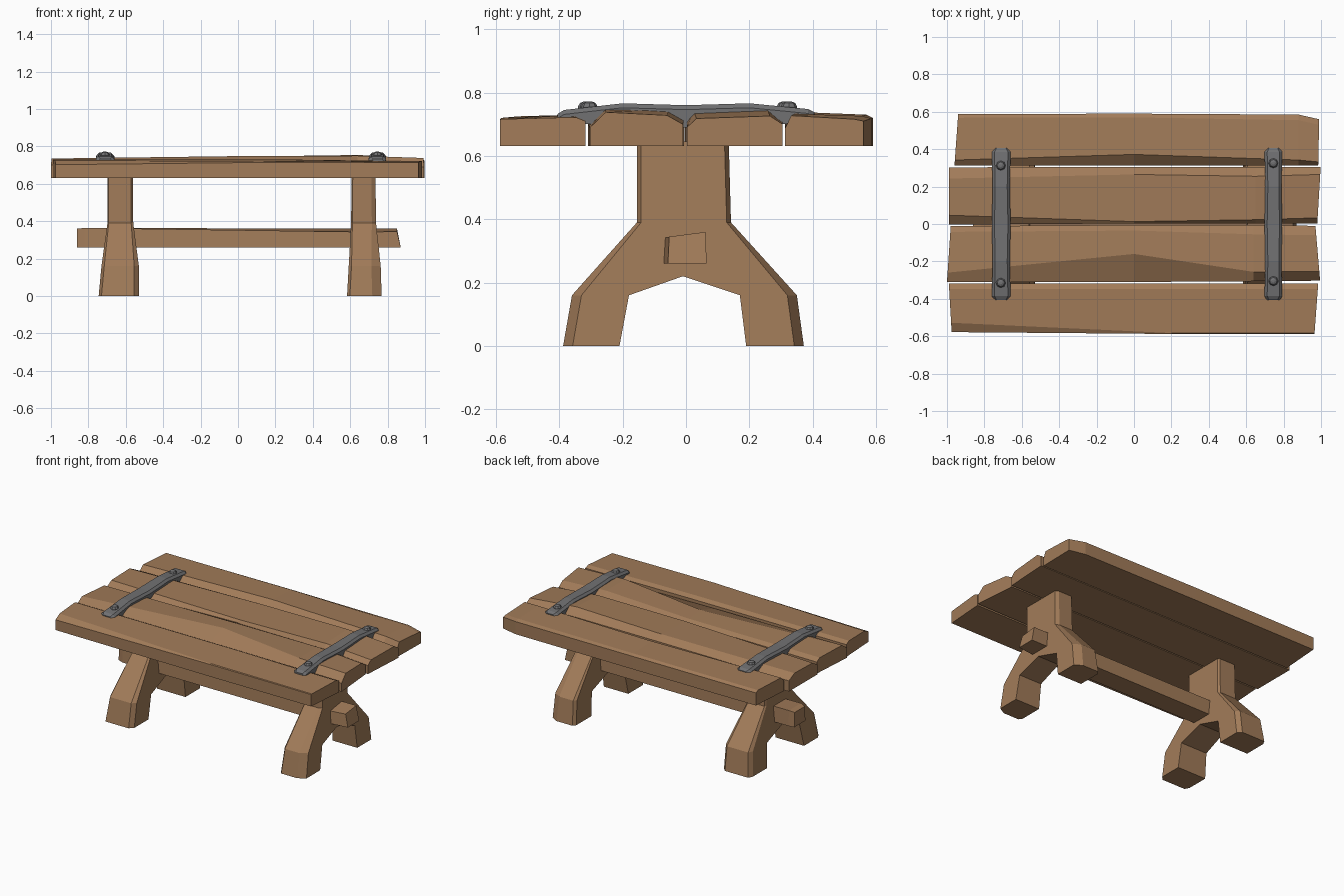
import bpy, bmesh, math
from mathutils import Vector


def material(name, col):
    m = bpy.data.materials.new(name)
    m.diffuse_color = (*col, 1)
    return m


WOOD = material("brown wood", (0.36, 0.20, 0.10))
IRON = material("grey iron", (0.165, 0.165, 0.17))


def loft(name, rings, mat):
    """Skin a list of equal-length closed rings and cap both ends."""
    bm = bmesh.new()
    vs = [[bm.verts.new(p) for p in r] for r in rings]
    n = len(rings[0])
    for a, b in zip(vs, vs[1:]):
        for i in range(n):
            j = (i + 1) % n
            bm.faces.new((a[i], a[j], b[j], b[i]))
    bm.faces.new(vs[0])
    bm.faces.new(vs[-1])
    bmesh.ops.recalc_face_normals(bm, faces=bm.faces)
    me = bpy.data.meshes.new(name)
    bm.to_mesh(me)
    bm.free()
    me.materials.append(mat)
    ob = bpy.data.objects.new(name, me)
    bpy.context.collection.objects.link(ob)
    return ob


# Tabletop planks: each station is
# x front, x back, y front, y back, bevel front, bevel back,
# z: front side, front top, back top, back side
def plank(name, stations):
    rings = []
    for xf, xb, y0, y1, c0, c1, s0, t0, t1, s1 in stations:
        sec = [(y0, 0.632), (y1, 0.632), (y1, s1), (y1 - c1, t1), (y0 + c0, t0), (y0, s0)]
        rings.append([(xf + (xb - xf) * (y - y0) / (y1 - y0), y, z) for y, z in sec])
    loft(name, rings, WOOD)


plank("front_plank", [
    (-0.975, -0.99, -0.578, -0.318, 0.05, 0.03, 0.702, 0.725, 0.73, 0.715),
    (0.20, 0.20, -0.588, -0.318, 0.005, 0.03, 0.715, 0.72, 0.73, 0.715),
    (0.965, 0.985, -0.588, -0.318, 0.005, 0.03, 0.713, 0.716, 0.722, 0.71)])
plank("front_middle_plank", [
    (-1.0, -0.98, -0.310, -0.012, 0.05, 0.03, 0.70, 0.735, 0.73, 0.71),
    (0.0, 0.0, -0.310, -0.005, 0.15, 0.03, 0.70, 0.748, 0.735, 0.72),
    (0.64, 0.64, -0.306, -0.005, 0.05, 0.05, 0.695, 0.75, 0.748, 0.72),
    (0.995, 0.97, -0.303, -0.010, 0.05, 0.05, 0.69, 0.738, 0.728, 0.70)])
plank("back_middle_plank", [
    (-0.99, -0.99, -0.003, 0.303, 0.05, 0.06, 0.70, 0.73, 0.735, 0.705),
    (0.0, 0.0, 0.003, 0.305, 0.01, 0.04, 0.72, 0.738, 0.745, 0.71),
    (0.65, 0.65, 0.003, 0.305, 0.02, 0.05, 0.715, 0.745, 0.754, 0.71),
    (0.98, 0.998, 0.003, 0.305, 0.03, 0.04, 0.69, 0.718, 0.726, 0.70)])
plank("back_plank", [
    (-0.96, -0.94, 0.312, 0.588, 0.03, 0.02, 0.70, 0.733, 0.73, 0.718),
    (0.0, 0.0, 0.312, 0.59, 0.06, 0.02, 0.70, 0.738, 0.73, 0.72),
    (0.88, 0.88, 0.312, 0.585, 0.03, 0.03, 0.69, 0.733, 0.726, 0.718),
    (0.985, 0.99, 0.312, 0.56, 0.02, 0.03, 0.685, 0.727, 0.716, 0.71)])

# Trestle legs: side outline lofted along x, outer edges chamfered
OUTLINE = [(-0.388, 0), (-0.36, 0.16), (-0.155, 0.39), (-0.155, 0.645),
           (0.135, 0.645), (0.142, 0.39), (0.35, 0.16), (0.372, 0),
           (0.19, 0), (0.17, 0.16), (-0.01, 0.22), (-0.18, 0.16), (-0.21, 0)]


def at_height(table, z):
    for (z0, *a), (z1, *b) in zip(table, table[1:]):
        if z <= z1:
            t = (z - z0) / (z1 - z0)
            return [p + (q - p) * t for p, q in zip(a, b)]
    return table[-1][1:]


def trestle(name, table, left_cut, right_cut):
    # table rows: z, left x, right x; cuts: (chamfer depth along x, along y)
    rings = []
    for side, k in ((0, 1), (0, 0), (1, 0), (1, 1)):
        dx, dy = (left_cut, right_cut)[side]
        ring = []
        for i, (y, z) in enumerate(OUTLINE):
            neck = 0.45 if z > 0.3 else 1.0
            x = at_height(table, z)[side]
            if not k:
                x += (dx if side == 0 else -dx) * neck
            elif i < 8:
                y -= math.copysign(dy * neck, y)
            ring.append((x, y, z))
        rings.append(ring)
    loft(name, rings, WOOD)


trestle("left_trestle", [(0, -0.745, -0.53), (0.16, -0.73, -0.53),
                         (0.39, -0.698, -0.56), (0.65, -0.698, -0.562)],
        (0.015, 0.03), (0.025, 0.025))
trestle("right_trestle", [(0, 0.583, 0.768), (0.16, 0.592, 0.763),
                          (0.39, 0.605, 0.738), (0.65, 0.607, 0.735)],
        (0.015, 0.02), (0.05, 0.03))

# Stretcher beam running through both trestles
loft("stretcher", [
    [(-0.86, -0.06, 0.26), (-0.86, 0.06, 0.26), (-0.86, 0.055, 0.36), (-0.86, -0.055, 0.36)],
    [(-0.82, -0.076, 0.26), (-0.82, 0.065, 0.26), (-0.82, 0.06, 0.364), (-0.82, -0.072, 0.364)],
    [(0.70, -0.076, 0.26), (0.70, 0.065, 0.26), (0.70, 0.062, 0.36), (0.70, -0.07, 0.342)],
    [(0.87, -0.057, 0.26), (0.87, 0.065, 0.26), (0.85, 0.062, 0.36), (0.85, -0.053, 0.345)]], WOOD)


# Iron straps with bevelled top edges, arched over the planks
def strap(name, cx, w):
    rings = []
    for y, z, k in ((-0.405, 0.733, 0.8), (-0.385, 0.745, 1), (-0.2, 0.766, 0.92), (0, 0.76, 1),
                    (0.2, 0.766, 0.92), (0.385, 0.748, 1), (0.405, 0.738, 0.8)):
        h = w * k
        low = 0.708 if abs(y) > 0.3 else 0.69
        rings.append([(cx - h, y, low), (cx + h, y, low), (cx + h, y, z - 0.014),
                      (cx + h - 0.014, y, z), (cx - h + 0.014, y, z), (cx - h, y, z - 0.014)])
    loft(name, rings, IRON)


strap("left_strap", -0.71, 0.05)
strap("right_strap", 0.745, 0.047)


# Domed bolt heads
def bolt(name, x, y):
    c, r = Vector((x, y, 0.744)), 0.026
    rings = [[c + Vector((r * s * math.cos(a), r * s * math.sin(a), h))
              for a in (math.tau * i / 8 for i in range(8))]
             for s, h in ((1, -0.01), (1, 0.012), (0.75, 0.023), (0.3, 0.028))]
    loft(name, rings, IRON)


bolt("left_back_bolt", -0.712, 0.312)
bolt("left_front_bolt", -0.712, -0.315)
bolt("right_back_bolt", 0.745, 0.325)
bolt("right_front_bolt", 0.745, -0.305)
